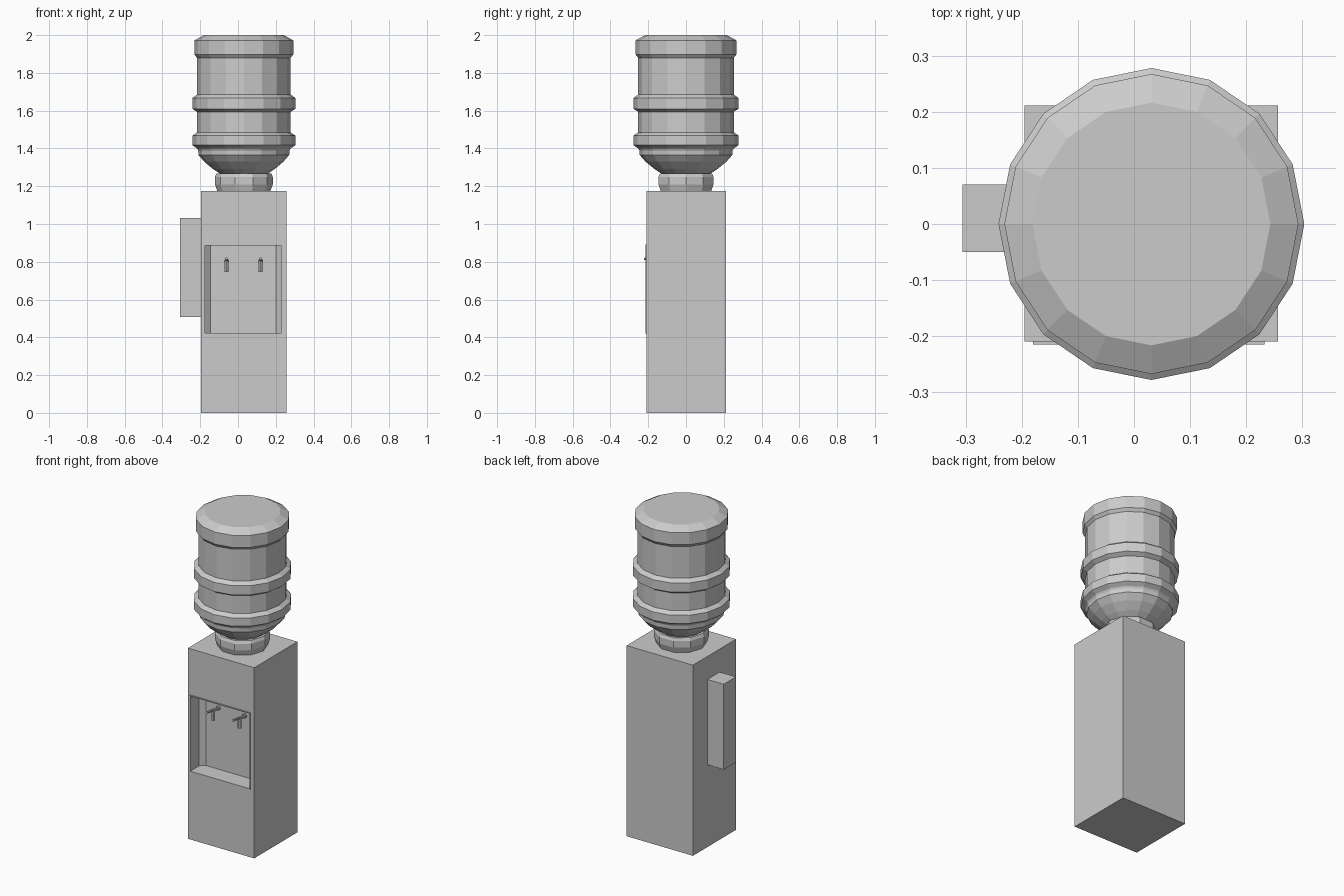
import bpy, bmesh, math
from mathutils import Vector

old = bpy.data.objects.get("Cube")
if old:
    bpy.data.objects.remove(old, do_unlink=True)

grey = bpy.data.materials.new("plain_grey")
grey.use_nodes = True
grey.diffuse_color = (0.6, 0.6, 0.6, 1)
grey.node_tree.nodes["Principled BSDF"].inputs["Base Color"].default_value = (0.6, 0.6, 0.6, 1)


def finish(name, bm):
    bmesh.ops.recalc_face_normals(bm, faces=bm.faces)
    mesh = bpy.data.meshes.new(name)
    bm.to_mesh(mesh)
    bm.free()
    mesh.materials.append(grey)
    obj = bpy.data.objects.new(name, mesh)
    bpy.context.scene.collection.objects.link(obj)
    return obj


def prism(name, outline, z0, z1):
    """Extrude an (x, y) outline from z0 to z1."""
    bm = bmesh.new()
    face = bm.faces.new([bm.verts.new((x, y, z0)) for x, y in outline])
    top = bmesh.ops.extrude_face_region(bm, geom=[face])["geom"]
    verts = [v for v in top if isinstance(v, bmesh.types.BMVert)]
    bmesh.ops.translate(bm, verts=verts, vec=(0, 0, z1 - z0))
    return finish(name, bm)


def box(name, x0, x1, y0, y1, z0, z1):
    return prism(name, [(x0, y0), (x1, y0), (x1, y1), (x0, y1)], z0, z1)


def lathe(name, profile, sides, cx, y_scale=1):
    """Closed faceted solid of revolution from (radius, z) points."""
    bm = bmesh.new()
    rings = []
    for r, z in profile:
        angles = [math.tau * i / sides for i in range(sides)]
        rings.append([bm.verts.new((cx + r * math.cos(a), y_scale * r * math.sin(a), z))
                      for a in angles])
    for low, high in zip(rings, rings[1:]):
        for i in range(sides):
            j = (i + 1) % sides
            bm.faces.new((low[i], low[j], high[j], high[i]))
    bm.faces.new(rings[0])
    bm.faces.new(rings[-1])
    return finish(name, bm)


def rod(name, start, end, radius, sides=8):
    start, end = Vector(start), Vector(end)
    bm = bmesh.new()
    bmesh.ops.create_cone(bm, cap_ends=True, segments=sides, radius1=radius,
                          radius2=radius, depth=(end - start).length)
    turn = (end - start).to_track_quat('Z', 'Y').to_matrix()
    bmesh.ops.rotate(bm, verts=bm.verts, matrix=turn)
    bmesh.ops.translate(bm, verts=bm.verts, vec=(start + end) / 2)
    return finish(name, bm)


# Cabinet and the raised rim around the dispensing niche
CX, FRONT, BACK = 0.031, -0.209, 0.211
LEFT, RIGHT, LOW, HIGH = -0.18, 0.233, 0.419, 0.891
cabinet = box("cabinet", -0.195, 0.257, FRONT, BACK, 0, 1.175)
rim = box("niche_rim", LEFT, RIGHT, FRONT - 0.006, FRONT, LOW, HIGH)

# Niche with straight side walls and chamfered rear corners
t, wall_y, niche_y = 0.005, -0.128, -0.103
cutter = prism("niche_cutter", [(LEFT + t, -0.3), (RIGHT - t, -0.3), (RIGHT - t, wall_y),
                                (0.2, niche_y), (-0.146, niche_y), (LEFT + t, wall_y)],
               LOW + t, HIGH - t)
cutter.hide_render = True
for part in (cabinet, rim):
    cut = part.modifiers.new("niche", 'BOOLEAN')
    cut.operation = 'DIFFERENCE'
    cut.solver = 'EXACT'
    cut.object = cutter
    bpy.context.view_layer.objects.active = part
    bpy.ops.object.modifier_apply(modifier=cut.name)
bpy.data.objects.remove(cutter, do_unlink=True)

# Cup holder on the side
box("cup_holder", -0.306, -0.195, -0.05, 0.07, 0.507, 1.033)

# Two taps: pipe from the wall, spout and lever
for side, x in (("right", -0.06), ("left", 0.12)):
    rod(side + "_tap_flange", (x, niche_y, 0.803), (x, niche_y - 0.012, 0.803), 0.013)
    rod(side + "_tap_pipe", (x, niche_y, 0.803), (x, -0.155, 0.803), 0.008)
    rod(side + "_tap_spout", (x, -0.155, 0.747), (x, -0.155, 0.812), 0.011)
    rod(side + "_tap_lever", (x, -0.145, 0.808), (x, -0.221, 0.817), 0.007)

# Collar that carries the bottle
lathe("collar", [(0.14, 1.172), (0.153, 1.21), (0.153, 1.25), (0.145, 1.267)], 10, CX)

# Upturned bottle with two raised bands and a thicker end
body, band = 0.248, 0.2725
profile = [(0.12, 1.262), (0.165, 1.292), (0.21, 1.33), (0.24, 1.365), (0.242, 1.39),
           (body, 1.4), (band, 1.417), (band, 1.468), (body, 1.485),
           (body, 1.594), (band, 1.61), (band, 1.667), (body, 1.685),
           (body, 1.88), (0.262, 1.898), (0.262, 1.972), (0.212, 2.0)]
lathe("water_bottle", profile, 16, CX, 1.02)
